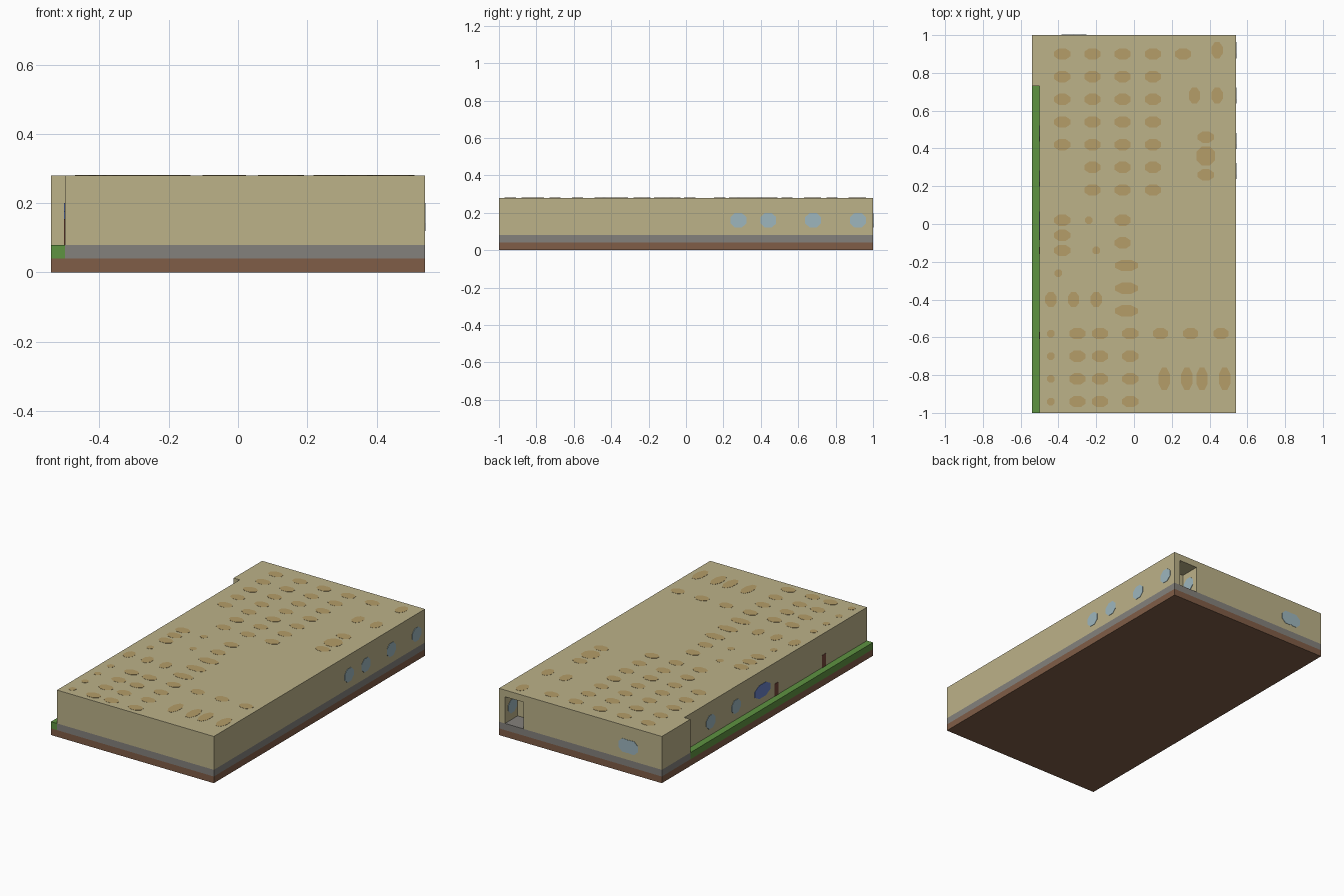
import bpy
import math
from mathutils import Vector

old = bpy.data.objects.get("Cube")
if old:
    bpy.data.objects.remove(old, do_unlink=True)


def material(name, r, g, b):
    rgba = [((c / 255 + 0.055) / 1.055) ** 2.4 for c in (r, g, b)] + [1]
    mat = bpy.data.materials.new(name)
    mat.use_nodes = True
    mat.diffuse_color = rgba
    mat.node_tree.nodes["Principled BSDF"].inputs["Base Color"].default_value = rgba
    return mat


SOIL = material("soil brown", 128, 93, 71)
STONE = material("stone grey", 132, 129, 124)
TAN = material("wall tan", 188, 178, 137)
GRASS = material("grass green", 94, 147, 65)
SPOT = material("spot ochre", 181, 157, 104)
GLASS = material("window blue", 157, 182, 190)
PANEL = material("panel blue", 105, 130, 200)
DOOR = material("door brown", 118, 72, 58)


def new_object(name, verts, faces, mat):
    mesh = bpy.data.meshes.new(name)
    mesh.from_pydata(verts, [], faces)
    mesh.materials.append(mat)
    obj = bpy.data.objects.new(name, mesh)
    bpy.context.collection.objects.link(obj)
    return obj


def prism(name, outline, low, high, mat):
    """Extrude an anticlockwise outline between two heights."""
    n = len(outline)
    verts = [(x, y, z) for z in (low, high) for x, y in outline]
    faces = [tuple(reversed(range(n))), tuple(range(n, 2 * n))]
    faces += [(i, (i + 1) % n, n + (i + 1) % n, n + i) for i in range(n)]
    return new_object(name, verts, faces, mat)


def rect(x0, x1, y0, y1):
    return [(x0, y0), (x1, y0), (x1, y1), (x0, y1)]


def plates(name, axis_u, axis_v, items, mat, sides=8, thick=0.002):
    """Thin flat plates; each item is (centre, width, height) on a surface."""
    u, v = Vector(axis_u), Vector(axis_v)
    normal = u.cross(v)
    verts, faces = [], []
    scale = 0.5 / math.cos(math.pi / sides)
    for centre, w, h in items:
        base = len(verts)
        for lift in (-thick, thick):
            for k in range(sides):
                a = (k + 0.5) * math.tau / sides
                verts.append(Vector(centre) + u * (w * scale * math.cos(a))
                             + v * (h * scale * math.sin(a)) + normal * lift)
        faces.append([base + k for k in reversed(range(sides))])
        faces.append([base + sides + k for k in range(sides)])
        for k in range(sides):
            j = (k + 1) % sides
            faces.append([base + k, base + j, base + sides + j, base + sides + k])
    return new_object(name, verts, faces, mat)


# Layered ground, floor slab, grass verge
L_SHAPE = [(-0.5, -1), (0.54, -1), (0.54, 1), (-0.54, 1), (-0.54, 0.73), (-0.5, 0.73)]
prism("ground_base", rect(-0.54, 0.54, -1, 1), 0, 0.04, SOIL)
prism("floor_slab", L_SHAPE, 0.04, 0.08, STONE)
prism("grass_verge", rect(-0.54, -0.5, -1, 0.73), 0.04, 0.08, GRASS)

# Building block with a porch cut into the back
building = prism("building", L_SHAPE, 0.08, 0.28, TAN)
cutter = prism("porch_cutter", rect(0.378, 0.5, 0.88, 1.1), 0.02, 0.24, TAN)
cutter.hide_render = True
cut = building.modifiers.new("porch", "BOOLEAN")
cut.operation = "DIFFERENCE"
cut.solver = "EXACT"
cut.object = cutter
bpy.context.view_layer.objects.active = building
bpy.ops.object.modifier_apply(modifier="porch")
bpy.data.objects.remove(cutter, do_unlink=True)

# Roof spots: standard, upright, long, small
spots = []


def add_spots(xs, ys, w, h):
    spots.extend(((x, y, 0.28), w, h) for y in ys for x in xs)


COLUMNS = (-0.38, -0.22, -0.06, 0.1)
add_spots(COLUMNS, [0.9 - 0.12 * i for i in range(5)], 0.085, 0.06)
add_spots(COLUMNS[1:], (0.3, 0.18), 0.085, 0.06)
add_spots([0.26], [0.9], 0.085, 0.06)
add_spots([0.44], [0.92], 0.06, 0.085)
add_spots((0.32, 0.44), [0.68], 0.06, 0.085)
add_spots([0.38], (0.46, 0.26), 0.085, 0.06)
add_spots([0.38], [0.36], 0.1, 0.1)
add_spots([-0.38], (0.02, -0.06, -0.14), 0.085, 0.06)
add_spots([-0.06], (0.02, -0.1), 0.085, 0.06)
add_spots([-0.04], (-0.22, -0.34, -0.46), 0.12, 0.06)
add_spots((-0.44, -0.32, -0.2), [-0.4], 0.06, 0.08)
for x, y in ((-0.24, 0.02), (-0.2, -0.14), (-0.4, -0.26)):
    add_spots([x], [y], 0.04, 0.04)
ROWS = [-0.58 - 0.12 * i for i in range(4)]
add_spots([-0.44], ROWS, 0.04, 0.04)
add_spots((-0.3, -0.18, -0.02), ROWS, 0.085, 0.06)
add_spots((0.14, 0.3, 0.46), ROWS[:1], 0.08, 0.06)
add_spots((0.16, 0.28, 0.36, 0.48), ROWS[2:3], 0.06, 0.12)
plates("roof_spots", (1, 0, 0), (0, 1, 0), spots, SPOT, thick=0.001)

# Windows on each wall and inside the porch
UP = (0, 0, 1)
plates("left_windows", (0, 1, 0), UP,
       [((0.54, y, 0.16), 0.085, 0.08) for y in (0.28, 0.44, 0.68, 0.92)], GLASS)
plates("right_windows", (0, -1, 0), UP,
       [((-0.5, y, 0.16), 0.085, 0.08) for y in (0.48, 0.24)], GLASS)
plates("back_windows", (-1, 0, 0), UP,
       [((-0.295, 1, 0.16), 0.085, 0.08), ((-0.34, 1, 0.16), 0.085, 0.08)], GLASS)
plates("porch_window_outer", (0, -1, 0), UP, [((0.5, 0.93, 0.16), 0.08, 0.08)], GLASS)
plates("porch_window_inner", (0, 1, 0), UP, [((0.378, 0.93, 0.16), 0.08, 0.08)], GLASS)

# Large panel and doors on the right wall
plates("wall_panel", (0, -1, 0), UP, [((-0.5, -0.01, 0.16), 0.15, 0.08)], PANEL)
plates("right_doors", (0, -1, 0), UP,
       [((-0.5, y, 0.117), 0.035, 0.075) for y in (-0.14, -0.59)], DOOR, sides=4)
